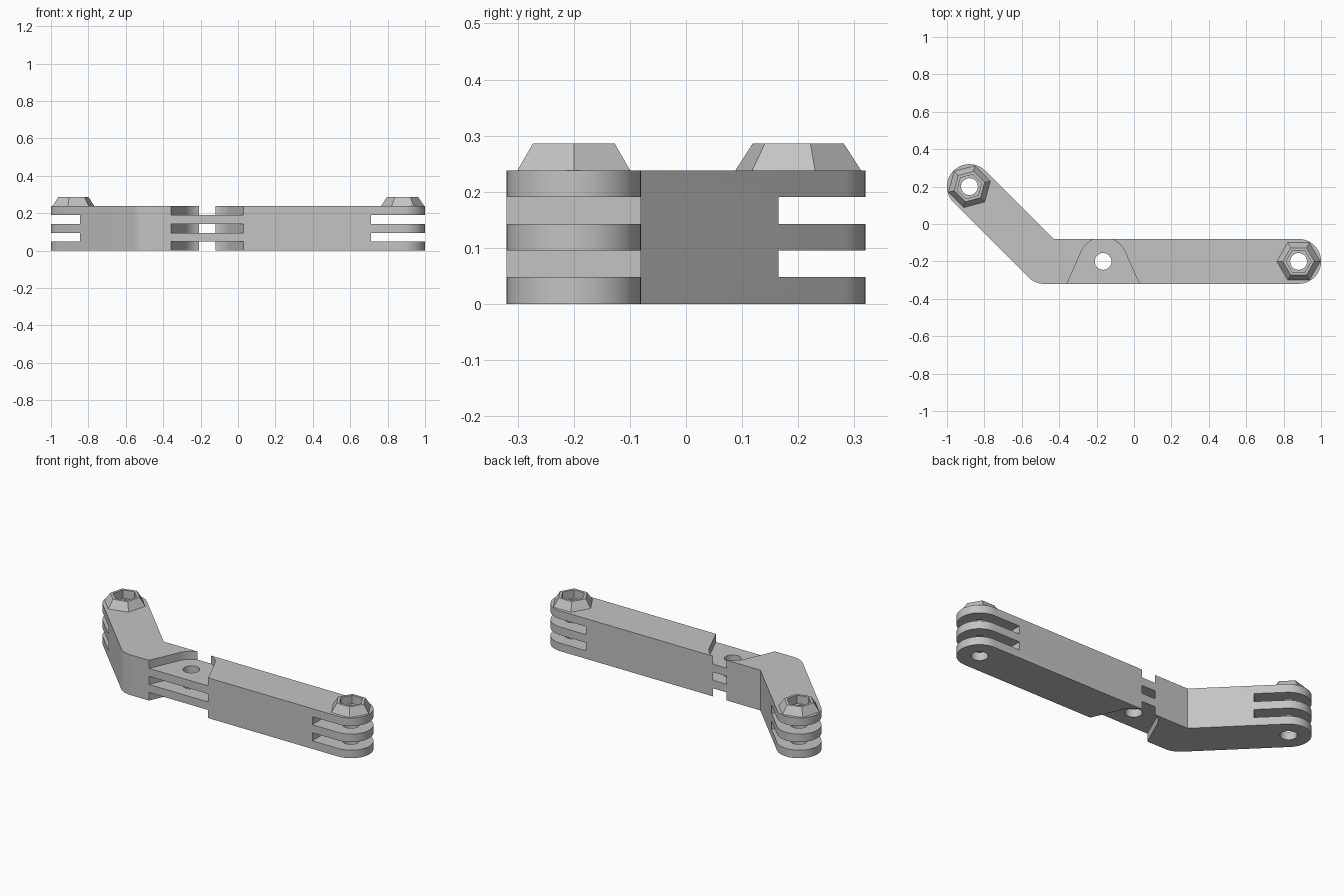
import bpy, bmesh
from math import radians, cos, sin, pi
from mathutils import Vector, Matrix

if "Cube" in bpy.data.objects:
    bpy.data.objects.remove(bpy.data.objects["Cube"])

LAYER = 0.0476            # thickness of one finger or gap
HEIGHT = 5 * LAYER
RADIUS = 0.12             # half the arm width
PIN = 0.045               # pin hole radius
RIGHT, BEND, LEFT = Vector((0.88, -0.2)), Vector((-0.48, -0.2)), Vector((-0.88, 0.2))
MIDDLE = Vector((-0.165, -0.2))

grey = bpy.data.materials.new("plain grey")
grey.use_nodes = True
grey.diffuse_color = (0.55, 0.55, 0.55, 1)
grey.node_tree.nodes["Principled BSDF"].inputs["Base Color"].default_value = grey.diffuse_color


def arc(center, radius, start, end, steps):
    """Points along an arc, angles in degrees."""
    angles = [radians(start + (end - start) * i / steps) for i in range(steps + 1)]
    return [center + radius * Vector((cos(a), sin(a))) for a in angles]


def prism(bm, outline, z0, z1):
    """Extrude a counter-clockwise outline between two heights."""
    low = [bm.verts.new((p.x, p.y, z0)) for p in outline]
    high = [bm.verts.new((p.x, p.y, z1)) for p in outline]
    bm.faces.new(low[::-1])
    bm.faces.new(high)
    for i in range(len(low)):
        j = (i + 1) % len(low)
        bm.faces.new((low[i], low[j], high[j], high[i]))


def finish(bm, name):
    bmesh.ops.recalc_face_normals(bm, faces=bm.faces)
    mesh = bpy.data.meshes.new(name)
    bm.to_mesh(mesh)
    bm.free()
    mesh.materials.append(grey)
    obj = bpy.data.objects.new(name, mesh)
    bpy.context.collection.objects.link(obj)
    return obj


def activate(obj):
    bpy.ops.object.select_all(action='DESELECT')
    obj.select_set(True)
    bpy.context.view_layer.objects.active = obj


def cut(target, cutter):
    cutter.hide_render = True
    mod = target.modifiers.new("cut", 'BOOLEAN')
    mod.operation, mod.solver, mod.object = 'DIFFERENCE', 'EXACT', cutter
    activate(target)
    bpy.ops.object.modifier_apply(modifier=mod.name)
    bpy.data.objects.remove(cutter)


# Bent arm with rounded ends and a rounded outer elbow
inner_corner = BEND + RADIUS * Vector((math_tan := sin(pi / 8) / cos(pi / 8), 1))
outline = (arc(RIGHT, RADIUS, -90, 90, 24) + [inner_corner]
           + arc(LEFT, RADIUS, 45, 225, 24) + arc(BEND, RADIUS, 225, 270, 8))
bm = bmesh.new()
prism(bm, outline, 0, HEIGHT)
arm = finish(bm, "bent_arm")

# Gaps between the hinge fingers at both ends
bm = bmesh.new()
for center, angle in ((RIGHT, 0), (LEFT, 135)):
    turn = Matrix.Rotation(radians(angle), 2)
    gap = [center + turn @ Vector(p)
           for p in ((-0.17, -0.2), (0.2, -0.2), (0.2, 0.2), (-0.17, 0.2))]
    for level in (1, 3):
        prism(bm, gap, level * LAYER, (level + 1) * LAYER)
cut(arm, finish(bm, "finger_gaps"))

# Flared pockets in the middle, leaving two thin tabs
radius, tilt = 0.128, 24
reach = 0.15
dome = arc(MIDDLE, radius, tilt, 180 - tilt, 24)
drop = (dome[0].y - MIDDLE.y + reach) / cos(radians(tilt))
run = Vector((sin(radians(tilt)), -cos(radians(tilt)))) * drop
pocket = [dome[-1] + Vector((-run.x, run.y)), dome[0] + run] + dome
bm = bmesh.new()
for z0, z1 in ((-0.1, LAYER), (2 * LAYER, 3 * LAYER), (4 * LAYER, HEIGHT + 0.1)):
    prism(bm, pocket, z0, z1)
cut(arm, finish(bm, "middle_pockets"))

# Pin holes
bm = bmesh.new()
for center in (RIGHT, MIDDLE, LEFT):
    prism(bm, arc(center, PIN, 0, 360, 32)[:-1], -0.1, HEIGHT + 0.1)
cut(arm, finish(bm, "pin_holes"))
activate(arm)
bpy.ops.object.shade_smooth_by_angle(angle=radians(30))

# Tapered hexagonal nut collars with a hexagonal socket
for name, center, angle in (("right_arm_nut_collar", RIGHT, 0), ("left_arm_nut_collar", LEFT, 135)):
    bm = bmesh.new()
    rings = []
    for r, z in ((0.116, HEIGHT), (0.084, 0.286), (0.067, 0.286), (0.067, HEIGHT)):
        points = arc(center, r, angle, angle + 360, 6)[:-1]
        rings.append([bm.verts.new((p.x, p.y, z)) for p in points])
    for k in range(4):
        a, b = rings[k], rings[(k + 1) % 4]
        for i in range(6):
            j = (i + 1) % 6
            bm.faces.new((a[i], a[j], b[j], b[i]))
    finish(bm, name)
